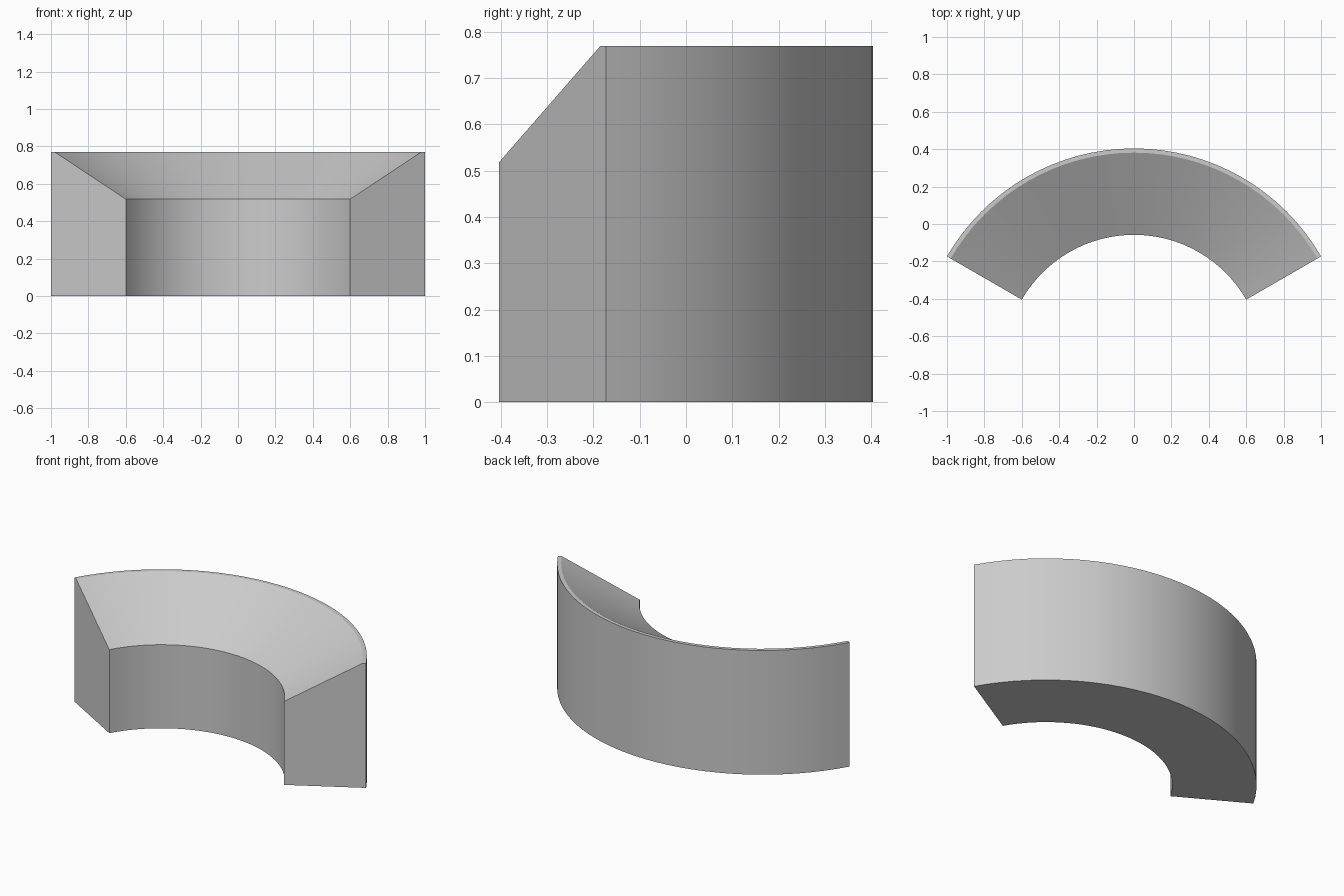
import bpy, bmesh, math

if "Cube" in bpy.data.objects:
    bpy.data.objects.remove(bpy.data.objects["Cube"])

R_OUT, R_IN = 1.1547, 0.6928      # outer and inner radius of the curved block
CENTRE_Y = -0.7506                # arc centre
SPAN, STEPS = math.radians(120), 32

# Cross-section (radius, height): low inner wall, sloped top, thin flat rim
profile = [(R_IN, 0), (R_OUT, 0), (R_OUT, 0.77), (1.132, 0.77), (R_IN, 0.518)]

# Sweep the section around the arc
bm = bmesh.new()
rings = []
for i in range(STEPS + 1):
    a = math.pi / 2 - SPAN / 2 + SPAN * i / STEPS
    rings.append([bm.verts.new((r * math.cos(a), CENTRE_Y + r * math.sin(a), z))
                  for r, z in profile])
n = len(profile)
for a, b in zip(rings, rings[1:]):
    for k in range(n):
        bm.faces.new((a[k], a[(k + 1) % n], b[(k + 1) % n], b[k]))

# End caps
bm.faces.new(rings[0])
bm.faces.new(rings[-1])
bmesh.ops.recalc_face_normals(bm, faces=bm.faces)

mesh = bpy.data.meshes.new("curved_sloped_block")
bm.to_mesh(mesh)
bm.free()
block = bpy.data.objects.new("curved_sloped_block", mesh)
bpy.context.collection.objects.link(block)
bpy.context.view_layer.objects.active = block
block.select_set(True)
bpy.ops.object.shade_smooth_by_angle(angle=math.radians(25))
